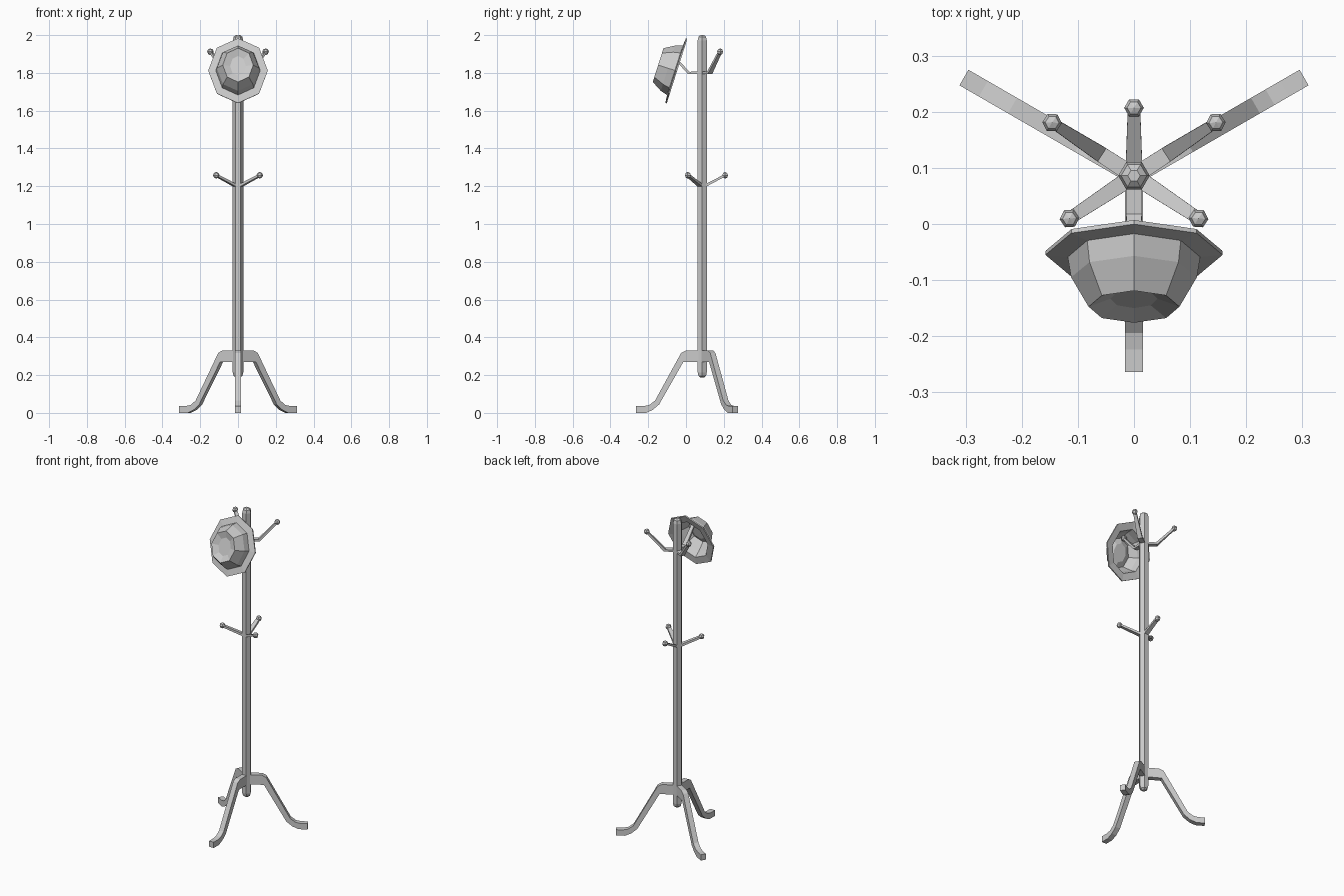
import bpy, bmesh, math
from mathutils import Matrix, Vector

if "Cube" in bpy.data.objects:
    bpy.data.objects.remove(bpy.data.objects["Cube"])

POLE_Y = 0.086


def finish(name, bm, matrix=Matrix()):
    bmesh.ops.recalc_face_normals(bm, faces=bm.faces)
    me = bpy.data.meshes.new(name)
    bm.to_mesh(me)
    bm.free()
    ob = bpy.data.objects.new(name, me)
    ob.matrix_world = matrix
    bpy.context.collection.objects.link(ob)
    return ob


def around_pole(deg):
    return Matrix.Translation((0, POLE_Y, 0)) @ Matrix.Rotation(math.radians(deg), 4, 'Z')


def bridge(bm, rings):
    for a, b in zip(rings, rings[1:]):
        n = len(a)
        for i in range(n):
            bm.faces.new((a[i], a[(i + 1) % n], b[(i + 1) % n], b[i]))


def lathe(bm, rings, sides, first=False, last=False):
    # each ring is (x radius, y radius, height)
    loops = [[bm.verts.new((rx * math.cos(2 * math.pi * i / sides),
                            ry * math.sin(2 * math.pi * i / sides), z))
              for i in range(sides)] for rx, ry, z in rings]
    bridge(bm, loops)
    if first:
        bm.faces.new(loops[0])
    if last:
        bm.faces.new(loops[-1])


# Hexagonal pole with rounded ends
bm = bmesh.new()
lathe(bm, [(r, r, z) for r, z in ((.011, .187), (.023, .196), (.028, .215),
                                  (.028, 1.972), (.023, 1.991), (.011, 2.0))], 6, True, True)
finish("pole", bm, Matrix.Translation((0, POLE_Y, 0)))

# Three curved legs, extruded from a side profile
LEG = [(0, .33), (.088, .33), (.112, .317), (.25, .065), (.28, .042), (.31, .036), (.35, .036),
       (.35, 0), (.298, 0), (.262, .016), (.228, .045), (.1, .27), (0, .27)]


def leg(name, deg):
    bm = bmesh.new()
    rings = [[bm.verts.new((r, y, z)) for r, z in LEG] for y in (-.016, .016)]
    bridge(bm, rings)
    for ring in rings:
        bm.faces.new(ring)
    finish(name, bm, around_pole(deg))


for name, deg in (("front_leg", -90), ("right_leg", 30), ("left_leg", 150)):
    leg(name, deg)


# Pegs: tapered bars along (r, z, width, thickness) with a knob at the tip
def peg(name, deg, path):
    bm = bmesh.new()
    pts = [Vector((p[0], 0, p[1])) for p in path]
    rings = []
    for i, (r, z, w, t) in enumerate(path):
        d = (pts[min(i + 1, len(pts) - 1)] - pts[max(i - 1, 0)]).normalized()
        up = Vector((-d.z, 0, d.x)) * t / 2
        side = Vector((0, w / 2, 0))
        rings.append([bm.verts.new(pts[i] + s * side + u * up)
                      for s, u in ((-1, -1), (1, -1), (1, 1), (-1, 1))])
    bridge(bm, rings)
    bm.faces.new(rings[0])
    bm.faces.new(rings[-1])
    bmesh.ops.create_uvsphere(bm, u_segments=6, v_segments=4, radius=.0175,
                              matrix=Matrix.Translation(pts[-1]))
    finish(name, bm, around_pole(deg))


UPPER = [(0, 1.80, .03, .014), (.072, 1.80, .028, .014), (.174, 1.912, .018, .012)]
for name, deg in (("upper_front_peg", -90), ("upper_right_peg", 33), ("upper_left_peg", 147)):
    peg(name, deg, UPPER)
for name, deg, reach in (("lower_back_peg", 90, .121), ("lower_right_peg", -33.5, .138),
                         ("lower_left_peg", 213.5, .138)):
    peg(name, deg, [(.01, 1.20, .03, .014), (reach, 1.258, .022, .012)])

# Eight-sided hat hanging on the front peg: brim, crown and dented top
bm = bmesh.new()
lathe(bm, [(.158, .180, 0), (.118, .137, .004), (.112, .126, .042),
           (.081, .094, .097), (.042, .055, .082)], 8, last=True)
y_axis = Vector((0, .304, .953)).normalized()
z_axis = Vector((0, -.953, .304)).normalized()
x_axis = y_axis.cross(z_axis)
rot = Matrix((x_axis, y_axis, z_axis)).transposed().to_4x4()
hat = finish("hat", bm, Matrix.Translation((0, -.055, 1.812)) @ rot)
mod = hat.modifiers.new("thickness", 'SOLIDIFY')
mod.thickness = .008
mod.offset = -1
